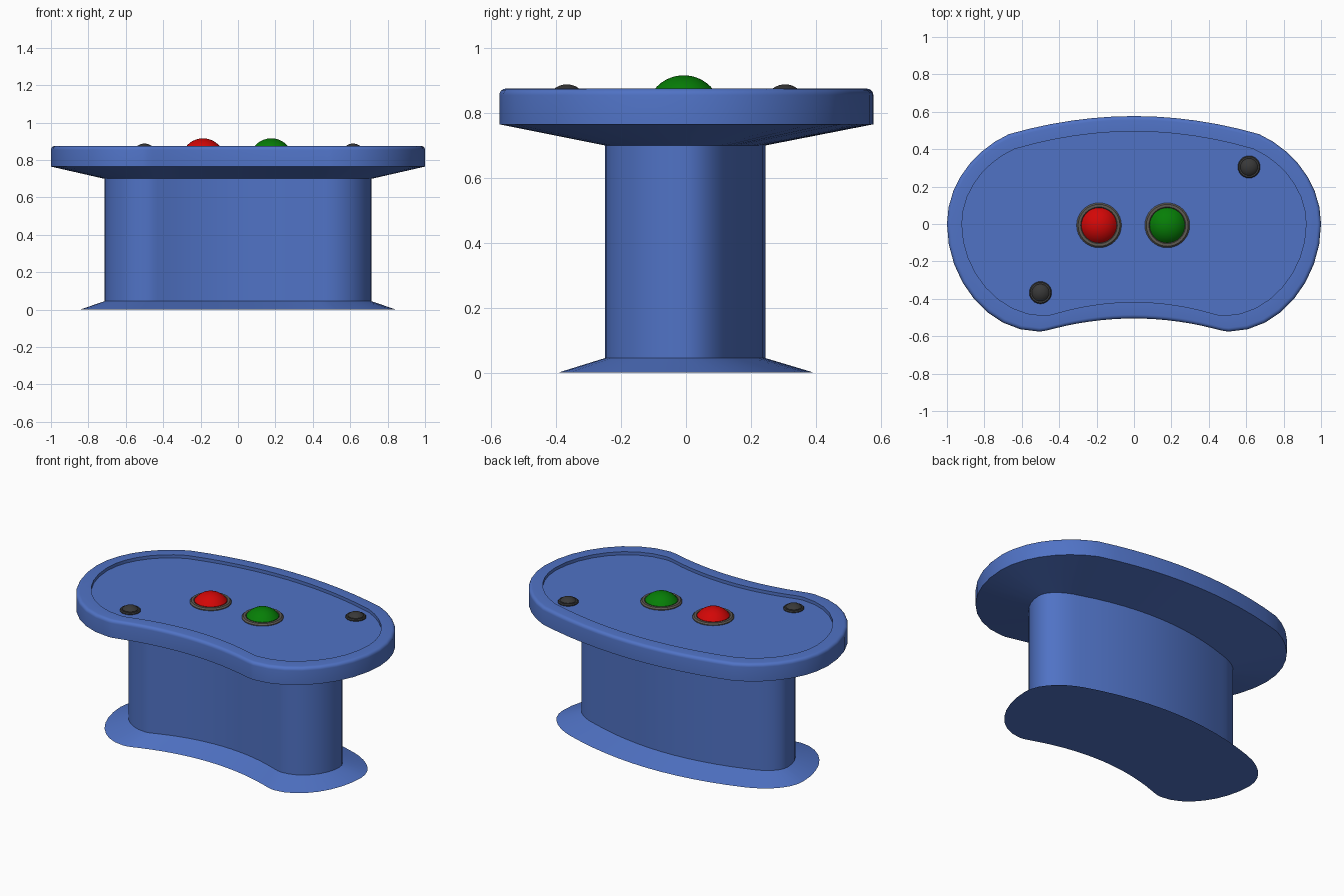
import bpy, bmesh, math
from mathutils import Vector
from mathutils.geometry import interpolate_bezier

if "Cube" in bpy.data.objects:
    bpy.data.objects.remove(bpy.data.objects["Cube"])


def material(name, rgb):
    m = bpy.data.materials.new(name)
    m.diffuse_color = (*rgb, 1)
    m.use_nodes = True
    m.node_tree.nodes["Principled BSDF"].inputs["Base Color"].default_value = m.diffuse_color
    return m


BLUE = material("blue", (0.08, 0.17, 0.56))
RED = material("red", (0.65, 0.002, 0.002))
GREEN = material("green", (0.002, 0.21, 0.002))
STEEL = material("steel", (0.11, 0.10, 0.085))
DARK = material("dark", (0.04, 0.04, 0.04))


def bean(w, back, corner, ye, lobe, front, inset=0.0):
    """Kidney outline: half width, back y, back corner, y of widest point, front lobe, front middle y."""
    w, back, front = w - inset, back - inset, front + inset
    cx, cy = corner[0] - inset * 0.4, corner[1] - inset
    lx, ly = lobe[0] - inset * 0.3, lobe[1] + inset
    ax, ay = lx * 0.84, ly + (front - ly) * 0.22
    curves = [
        ((0, back), (cx * 0.33, back), (cx * 0.67, back - (back - cy) * 0.34), (cx, cy), 7),
        ((cx, cy), (cx + (w - cx) * 0.55, cy - (cy - ye) * 0.17), (w, ye + (cy - ye) * 0.45), (w, ye), 8),
        ((w, ye), (w, ye + (ly - ye) * 0.52), (lx + (w - lx) * 0.55, ly), (lx, ly), 9),
        ((lx, ly), (lx * 0.95, ly), (lx * 0.9, ay - (ay - ly) * 0.5), (ax, ay), 4),
        ((ax, ay), (ax * 0.67, ay + (front - ay) * 0.67), (ax * 0.33, front), (0, front), 8),
    ]
    half = []
    for a, b, c, d, n in curves:
        half += interpolate_bezier(Vector(a), Vector(b), Vector(c), Vector(d), n)[:-1]
    half.append(Vector((0, front)))
    left = [Vector((-p.x, p.y)) for p in reversed(half[1:-1])]
    return half + left


def loft(name, rings, mat, loc=(0, 0, 0)):
    """Skin a stack of (outline, z) rings and cap both ends."""
    bm = bmesh.new()
    loops = [[bm.verts.new((p[0], p[1], z)) for p in ring] for ring, z in rings]
    for a, b in zip(loops, loops[1:]):
        for i in range(len(a)):
            j = (i + 1) % len(a)
            bm.faces.new((a[i], a[j], b[j], b[i]))
    bm.faces.new(loops[0])
    bm.faces.new(loops[-1])
    bmesh.ops.recalc_face_normals(bm, faces=bm.faces)
    me = bpy.data.meshes.new(name)
    bm.to_mesh(me)
    bm.free()
    me.materials.append(mat)
    ob = bpy.data.objects.new(name, me)
    ob.location = loc
    bpy.context.collection.objects.link(ob)
    bpy.ops.object.select_all(action='DESELECT')
    ob.select_set(True)
    bpy.context.view_layer.objects.active = ob
    bpy.ops.object.shade_smooth_by_angle(angle=math.radians(32))
    return ob


def turned(name, profile, mat, loc, n=32):
    """Round part from (radius, z) profile points."""
    rings = [([(r * math.cos(2 * math.pi * i / n), r * math.sin(2 * math.pi * i / n))
               for i in range(n)], z) for r, z in profile]
    return loft(name, rings, mat, loc)


def dome(r, z, h):
    """Spherical cap profile of base radius r and height h."""
    big = (r * r + h * h) / (2 * h)
    a = math.asin(r / big)
    return [(big * math.sin(a * t), z + h - big + big * math.cos(a * t))
            for t in (1, 0.84, 0.68, 0.52, 0.36, 0.2, 0.05)]


FOOT = (0.845, 0.395, (0.61, 0.29), 0.03, (0.53, -0.395), -0.295)
COLUMN = (0.715, 0.245, (0.53, 0.155), 0.0, (0.48, -0.25), -0.155)
TOP = (1.0, 0.577, (0.67, 0.48), 0.0, (0.51, -0.575), -0.505)
TRAY = (0.92, 0.495, (0.64, 0.40), 0.0, (0.48, -0.49), -0.417)
FLOOR = 0.855

# Flared foot, column and overhanging top with a rounded rim and recessed tray
R = 0.02
rim = [(bean(*TOP, inset=R * (1 - math.cos(a))), 0.875 - R + R * math.sin(a))
       for a in (i * math.pi / 8 for i in range(5))]
loft("console_body", [
    (bean(*FOOT), 0), (bean(*COLUMN), 0.045), (bean(*COLUMN), 0.70),
    (bean(*TOP), 0.765)] + rim + [(bean(*TRAY), 0.875), (bean(*TRAY), FLOOR)], BLUE)

# Push buttons in steel collars
for name, x, mat in (("red_button", -0.187, RED), ("green_button", 0.178, GREEN)):
    turned(name + "_collar", [(0.12, FLOOR - 0.01), (0.12, 0.86), (0.112, 0.868),
                              (0.098, 0.868), (0.092, 0.86)], STEEL, (x, -0.007, 0))
    turned(name, [(0.094, FLOOR)] + dome(0.094, 0.868, 0.048), mat, (x, -0.007, 0))

# Small dark studs in opposite corners
for name, x, y in (("right_stud", 0.615, 0.305), ("left_stud", -0.5, -0.367)):
    turned(name + "_collar", [(0.06, FLOOR - 0.01), (0.06, 0.86), (0.055, 0.866),
                              (0.046, 0.866)], DARK, (x, y, 0), 24)
    turned(name, [(0.046, FLOOR)] + dome(0.046, 0.868, 0.02), DARK, (x, y, 0), 24)
